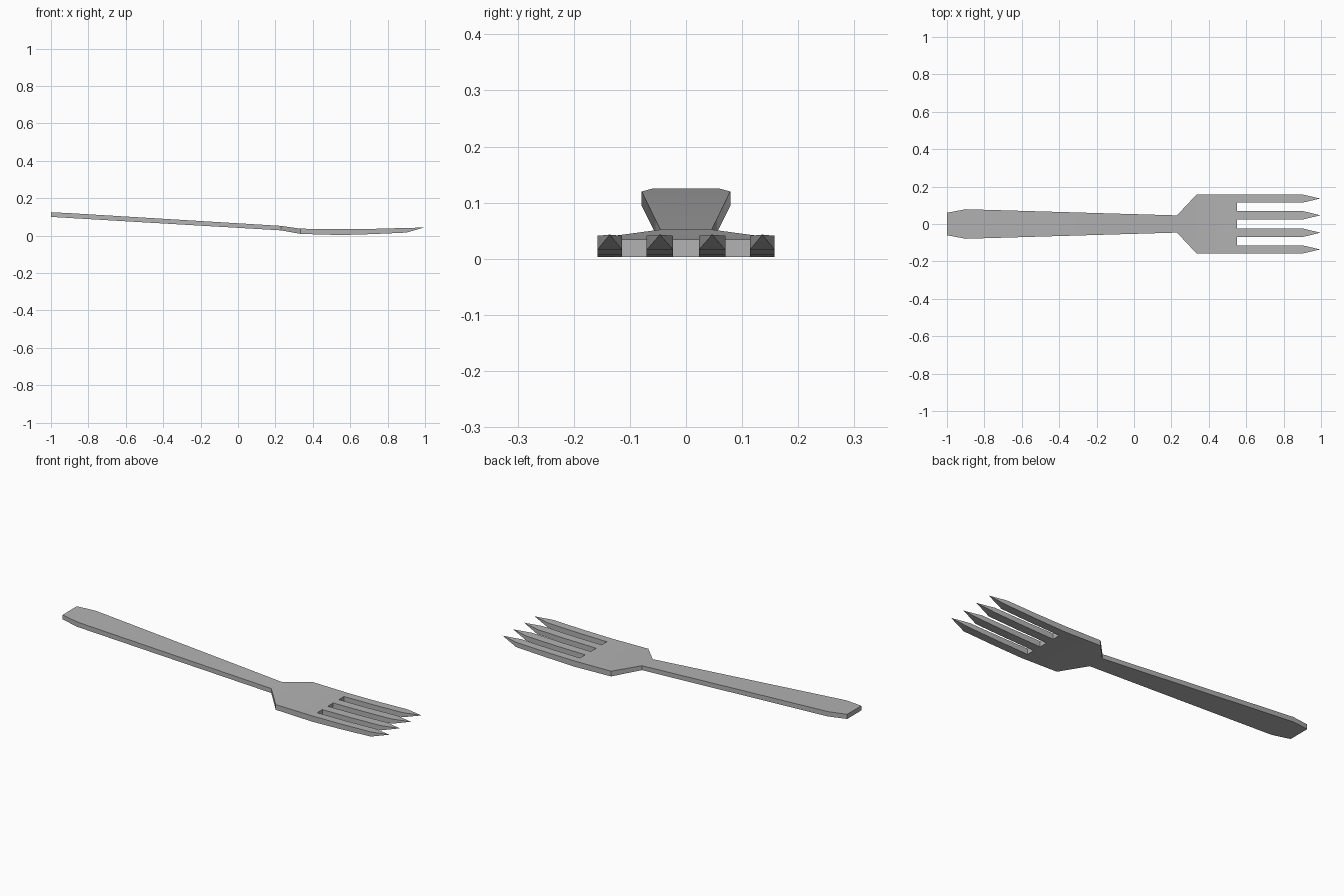
import bpy, bmesh, math

cube = bpy.data.objects.get("Cube")
if cube:
    bpy.data.objects.remove(cube, do_unlink=True)

steel = bpy.data.materials.new("brushed_steel")
steel.use_nodes = True
colour = (0.45, 0.45, 0.45, 1)
steel.diffuse_color = colour
steel.node_tree.nodes["Principled BSDF"].inputs["Base Color"].default_value = colour

# Stations along the body: x, half width, bottom z, top z
BODY = [(-1.0, 0.06, 0.1, 0.125), (-0.9, 0.079, 0.094, 0.12),
        (0.23, 0.046, 0.028, 0.052), (0.335, 0.158, 0.009, 0.037),
        (0.55, 0.158, 0.003, 0.034)]
# Stations along each tine: x, width factor, bottom z, top z
TINES = [(0.55, 1, 0.003, 0.034), (0.72, 1, 0.008, 0.036),
         (0.9, 1, 0.016, 0.041), (0.995, 0, 0.043, 0.043)]
HALF = 0.158
inner = (0.023, 0.07, 0.114, HALF)
RAILS = [-y for y in reversed(inner)] + list(inner)

bm = bmesh.new()


def ring(x, ys, low, high):
    """Closed cross-section: bottom row, then top row back again."""
    return ([bm.verts.new((x, y, low)) for y in ys] +
            [bm.verts.new((x, y, high)) for y in reversed(ys)])


def bridge(a, b):
    n = len(a)
    for i in range(n):
        j = (i + 1) % n
        bm.faces.new((a[i], a[j], b[j], b[i]))


# Handle, neck and palm
rings = [ring(x, [y * w / HALF for y in RAILS], low, high)
         for x, w, low, high in BODY]
for a, b in zip(rings, rings[1:]):
    bridge(a, b)
bm.faces.new(reversed(rings[0]))

# Gap walls between the tines
last, n = rings[-1], len(RAILS)
for i in range(1, n - 1, 2):
    bm.faces.new((last[i], last[i + 1], last[2 * n - 2 - i], last[2 * n - 1 - i]))

# Four tapering tines
for left, right in zip(RAILS[::2], RAILS[1::2]):
    mid, half = (left + right) / 2, (right - left) / 2
    sections = [ring(x, [mid - half * k, mid + half * k], low, high)
                for x, k, low, high in TINES]
    for a, b in zip(sections, sections[1:]):
        bridge(a, b)

bmesh.ops.remove_doubles(bm, verts=bm.verts, dist=0.0005)
bmesh.ops.recalc_face_normals(bm, faces=bm.faces)
mesh = bpy.data.meshes.new("fork")
bm.to_mesh(mesh)
bm.free()
mesh.materials.append(steel)
fork = bpy.data.objects.new("fork", mesh)
bpy.context.collection.objects.link(fork)

# Soft curve along the faces, crisp rims
bpy.ops.object.select_all(action="DESELECT")
fork.select_set(True)
bpy.context.view_layer.objects.active = fork
bpy.ops.object.shade_smooth_by_angle(angle=math.radians(35))
